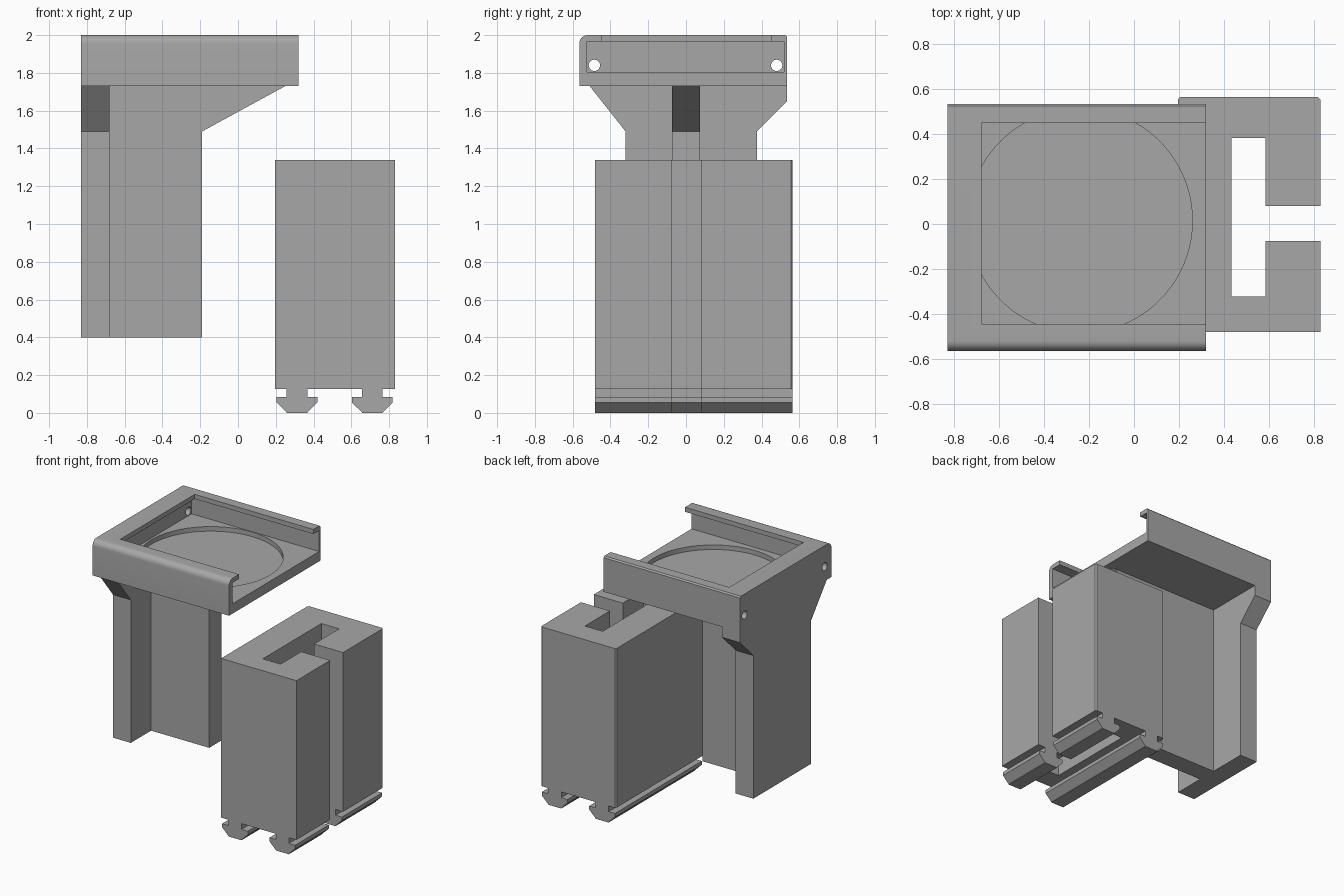
import bpy, bmesh, math
from mathutils import Vector

if "Cube" in bpy.data.objects:
    bpy.data.objects.remove(bpy.data.objects["Cube"])

grey = bpy.data.materials.new("plain_grey")
grey.diffuse_color = (0.39, 0.39, 0.39, 1)
grey.use_nodes = True
grey.node_tree.nodes["Principled BSDF"].inputs["Base Color"].default_value = grey.diffuse_color


def prism(name, pts, axis, lo, hi):
    """Extrude a 2D outline along an axis; outline is (y,z), (x,z) or (x,y)."""
    def place(p, d):
        return {"x": (d, p[0], p[1]), "y": (p[0], d, p[1]), "z": (p[0], p[1], d)}[axis]
    bm = bmesh.new()
    face = bm.faces.new([bm.verts.new(place(p, lo)) for p in pts])
    ext = bmesh.ops.extrude_face_region(bm, geom=[face])
    shift = Vector(place((0, 0), hi - lo))
    bmesh.ops.translate(bm, vec=shift, verts=[g for g in ext["geom"] if isinstance(g, bmesh.types.BMVert)])
    bmesh.ops.recalc_face_normals(bm, faces=bm.faces)
    mesh = bpy.data.meshes.new(name)
    bm.to_mesh(mesh)
    bm.free()
    mesh.materials.append(grey)
    obj = bpy.data.objects.new(name, mesh)
    bpy.context.collection.objects.link(obj)
    return obj


def rect(a0, a1, b0, b1):
    return [(a0, b0), (a1, b0), (a1, b1), (a0, b1)]


def circle(cx, cy, r, n):
    return [(cx + r * math.cos(2 * math.pi * i / n), cy + r * math.sin(2 * math.pi * i / n)) for i in range(n)]


def cut(obj, cutter):
    """Subtract the cutter, then discard it."""
    bpy.context.view_layer.objects.active = obj
    mod = obj.modifiers.new("cut", "BOOLEAN")
    mod.operation, mod.solver, mod.object = "DIFFERENCE", "EXACT", cutter
    bpy.ops.object.modifier_apply(modifier=mod.name)
    bpy.data.objects.remove(cutter)


def smooth(obj):
    bpy.ops.object.select_all(action="DESELECT")
    obj.select_set(True)
    bpy.context.view_layer.objects.active = obj
    bpy.ops.object.shade_smooth_by_angle(angle=math.radians(30))


# Tray: rounded front edge, small chamfer at the back edge
r = 0.045
arc = [(-0.565 + r - r * math.cos(a), 2 - r + r * math.sin(a))
       for a in (math.pi / 2 * i / 8 for i in range(9))]
tray = prism("tray", [(0.535, 1.73), (-0.565, 1.73)] + arc + [(0.525, 2.0), (0.535, 1.99)],
             "x", -0.83, 0.32)
# Cavity under the lips, the open window above, and the round recess in the floor
cut(tray, prism("cavity", rect(-0.525, 0.52, 1.805, 1.965), "x", -0.755, 0.5))
cut(tray, prism("window", rect(-0.68, 0.5, -0.445, 0.45), "z", 1.9, 2.1))
cut(tray, prism("recess", circle(-0.24, 0.015, 0.5, 96), "z", 1.77, 1.88))
# Pin holes through the end wall
for y in (-0.485, 0.48):
    cut(tray, prism("hole", circle(y, 1.84, 0.03, 32), "x", -0.9, -0.7))
smooth(tray)

# Stem: flange flaring out to the tray, and a web with a sloped brace
prism("stem_flange", [(-0.32, 0.4), (0.375, 0.4), (0.375, 1.49), (0.535, 1.65),
                      (0.535, 1.73), (-0.51, 1.73), (-0.32, 1.49)], "x", -0.83, -0.68)
prism("stem_web", [(-0.68, 0.4), (-0.19, 0.4), (-0.19, 1.49), (0.25, 1.73), (-0.68, 1.73)],
      "y", -0.075, 0.075)

# Holder block with a T-shaped slot running through it
x0, x1, y0, y1, c = 0.195, 0.83, -0.482, 0.565, 0.01
prism("holder_block", [(x0, y0), (x1, y0), (x1, -0.075), (0.585, -0.075), (0.585, -0.322),
                       (0.435, -0.322), (0.435, 0.382), (0.585, 0.382), (0.585, 0.08),
                       (x1, 0.08), (x1, y1 - c), (x1 - c, y1), (x0 + c, y1), (x0, y1 - c)],
      "z", 0.127, 1.34)


# Mounting rails under the block; the outer one is split by the slot
def rail(name, cx, ya, yb):
    half = [(0.055, 0.127), (0.055, 0.083), (0.108, 0.083), (0.108, 0.055), (0.055, 0.003), (0.055, 0.0)]
    pts = [(cx + w, z) for w, z in half] + [(cx - w, z) for w, z in reversed(half)]
    prism(name, pts, "y", ya, yb)


rail("inner_rail", 0.312, y0, y1)
rail("outer_rail_front", 0.711, y0, -0.075)
rail("outer_rail_back", 0.711, 0.08, y1)
